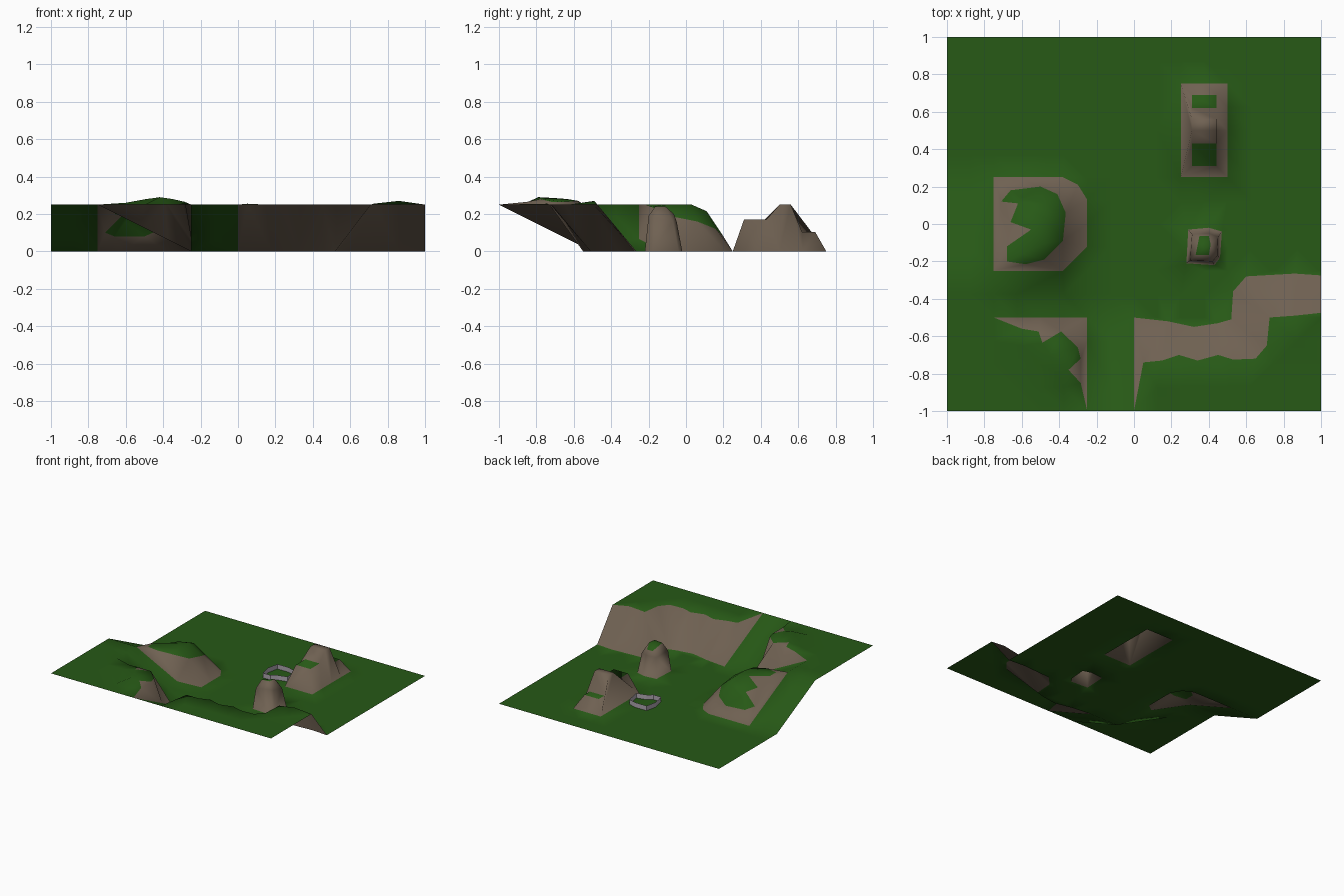
import bpy
from mathutils import Vector
from mathutils.geometry import delaunay_2d_cdt

if "Cube" in bpy.data.objects:
    bpy.data.objects.remove(bpy.data.objects["Cube"])


def material(name, rgb):
    m = bpy.data.materials.new(name)
    m.diffuse_color = (*rgb, 1)
    m.use_nodes = True
    m.node_tree.nodes["Principled BSDF"].inputs["Base Color"].default_value = m.diffuse_color
    return m


GRASS = material("grass", (0.02, 0.10, 0.008))
ROCK = material("rock", (0.16, 0.12, 0.085))
STONE = material("stone", (0.42, 0.38, 0.43))


def inside(p, poly):
    hit = False
    for a, b in zip(poly, poly[1:] + poly[:1]):
        if (a[1] > p[1]) != (b[1] > p[1]):
            if p[0] < a[0] + (p[1] - a[1]) / (b[1] - a[1]) * (b[0] - a[0]):
                hit = not hit
    return hit


def rect(x0, x1, y0, y1, z):
    return [(x0, y0, z), (x1, y0, z), (x1, y1, z), (x0, y1, z)]


# right cliff: foot line and rim line, closed over the front plateau
H = 0.25
end = [(1, -1, H)]
cliff_foot = [(0, -1, H), (0, -.5, 0), (.18, -.52, 0), (.32, -.55, 0), (.45, -.53, 0), (.52, -.51, 0),
              (.53, -.36, 0), (.6, -.28, 0), (.86, -.265, 0), (1, -.275, 0)] + end
cliff_rim = [(0, -1, H), (.05, -.74, .255), (.15, -.73, H), (.24, -.7, H), (.34, -.73, H), (.45, -.7, H),
             (.53, -.725, H), (.65, -.72, H), (.71, -.65, H), (.725, -.5, .255), (.86, -.49, .27), (1, -.475, H)] + end

# left outcrop between the two ramps
out_foot = [(-.75, -.5, H), (-.25, -.5, 0), (-.25, -1, H), (-.75, -1, H)]
out_rim = [(-.75, -.5, H), (-.6, -.56, .26), (-.51, -.575, .27), (-.49, -.635, .28), (-.39, -.575, .27),
           (-.3, -.66, .265), (-.285, -.72, .265), (-.35, -.78, .28), (-.285, -.85, .265), (-.25, -1, H), (-.75, -1, H)]

# broad hill sitting on the ramp corner
hill_foot = [(-.75, -.25, H), (-.38, -.25, .065), (-.25, -.12, 0), (-.25, .13, 0),
             (-.3, .21, 0), (-.38, .25, 0), (-.75, .25, 0)]
hill_top = [(-.68, -.2, .25), (-.58, -.215, .25), (-.48, -.19, .24), (-.38, -.09, .19), (-.365, .06, .16),
            (-.41, .16, .12), (-.5, .2, .08), (-.66, .18, .08), (-.71, .12, .1), (-.62, .11, .19),
            (-.66, .01, .2), (-.55, -.03, .25), (-.68, -.12, .25)]

# free-standing pillar and stepped block
pillar_foot = [(.28, -.21, 0), (.43, -.22, 0), (.46, -.18, 0), (.47, -.04, 0), (.4, -.02, 0), (.29, -.03, 0)]
pillar_mid = [(.30, -.195, .17), (.42, -.2, .19), (.445, -.17, .18), (.45, -.07, .16), (.4, -.05, .16), (.31, -.055, .16)]
pillar_top = [(.33, -.165, .235), (.40, -.165, .24), (.41, -.11, .24), (.40, -.065, .2), (.35, -.065, .2)]
block_foot = rect(.25, .5, .25, .75, 0)
block_low = rect(.31, .44, .31, .43, .17)
block_end = rect(.31, .44, .62, .69, .105)
block_rim = [(.31, .31, .17), (.44, .31, .17), (.44, .43, .17), (.44, .5, .25), (.44, .56, .25), (.44, .62, .105),
             (.44, .69, .105), (.31, .69, .105), (.31, .62, .105), (.31, .56, .25), (.31, .5, .25), (.31, .43, .17)]

# rock lies inside each foot but outside its grassy tops
rocks = [(cliff_foot, [cliff_rim]), (out_foot, [out_rim]), (hill_foot, [hill_top]),
         (pillar_foot, [pillar_top]), (block_foot, [block_low, block_end])]
loops = [l for foot, tops in rocks for l in [foot] + tops] + [pillar_mid, block_rim]

# loose crest points and ramp crease lines
crest = [(-.47, .03, .25), (-.47, -.1, .25), (-.6, -.16, .25), (-.48, .11, .215), (-.6, .14, .16),
         (-.45, -.7, .285), (-.42, -.79, .29), (-.6, -.65, .26)]
creases = [[(-1, .25, 0), (-.75, .25, 0)], [(-1, -.25, H), (-.75, -.25, H)], [(-.75, -.5, H), (-.75, -.25, H)],
           [(-.25, -.5, 0), (0, -.5, 0)], [(-.25, -.5, 0), (-.25, -.25, 0)], [(-.25, -.25, 0), (-.25, -.12, 0)],
           [(-.38, -.25, .065), (-.25, -.25, 0)], [(.31, .5, .25), (.44, .5, .25)], [(.31, .56, .25), (.44, .56, .25)]]


def base(x, y):
    """Height of the land away from the rocks."""
    if y >= .25:
        return 0
    if x <= -.75:
        return min(H, (.25 - y) / 2)
    if x < -.25:
        return (-.25 - x) / 2 if y >= -.5 else H
    if x <= 0:
        return max(0, (-.5 - y) / 2)
    return H if y == -1 or inside((x, y), cliff_rim) or (x == 1 and y < -.48) else 0


pts, edges = list(crest), []
for chain, closed in [(l, True) for l in loops] + [(c, False) for c in creases]:
    s, n = len(pts), len(chain)
    pts += chain
    edges += [(s + i, s + (i + 1) % n) for i in range(n if closed else n - 1)]

# regular land grid, kept clear of the rock outlines
fixed = [Vector(p[:2]) for p in pts]
for i in range(17):
    for j in range(17):
        x, y = -1 + i / 8, -1 + j / 8
        rim = i in (0, 16) or j in (0, 16)
        if x == 1 and -.48 < y < -.27:
            continue
        in_rock = any(inside((x, y), foot) for foot, _ in rocks[2:]) or any(
            inside((x, y), f) and not inside((x, y), t[0]) for f, t in rocks[:2])
        near = min((Vector((x, y)) - f).length for f in fixed) < .055
        if rim or not (in_rock or near):
            pts.append((x, y, base(x, y)))

vs, _, fs, orig, _, _ = delaunay_2d_cdt([Vector(p[:2]) for p in pts], edges, [], 0, 1e-4, True)
verts = [(v.x, v.y, pts[o[0]][2] if o else base(v.x, v.y)) for v, o in zip(vs, orig)]
mesh = bpy.data.meshes.new("terrain")
mesh.from_pydata(verts, [], fs)
mesh.materials.append(GRASS)
mesh.materials.append(ROCK)
for p in mesh.polygons:
    c = p.center
    p.use_smooth = True
    p.material_index = int(any(inside(c, f) and not any(inside(c, t) for t in tops) for f, tops in rocks))
bpy.context.collection.objects.link(bpy.data.objects.new("terrain", mesh))

# low stone ring wall
ring = [(.03, .47), (.13, .47), (.2, .45), (.22, .33), (.14, .31), (.1, .28), (.03, .28), (.01, .38)]
n = len(ring)
wall = bpy.data.meshes.new("ring_wall")
wall.from_pydata([(x, y, z) for z in (0, .04) for x, y in ring], [],
                 [(i, i + n, (i + 1) % n + n, (i + 1) % n) for i in range(n)])
wall.materials.append(STONE)
bpy.context.collection.objects.link(bpy.data.objects.new("ring_wall", wall))
